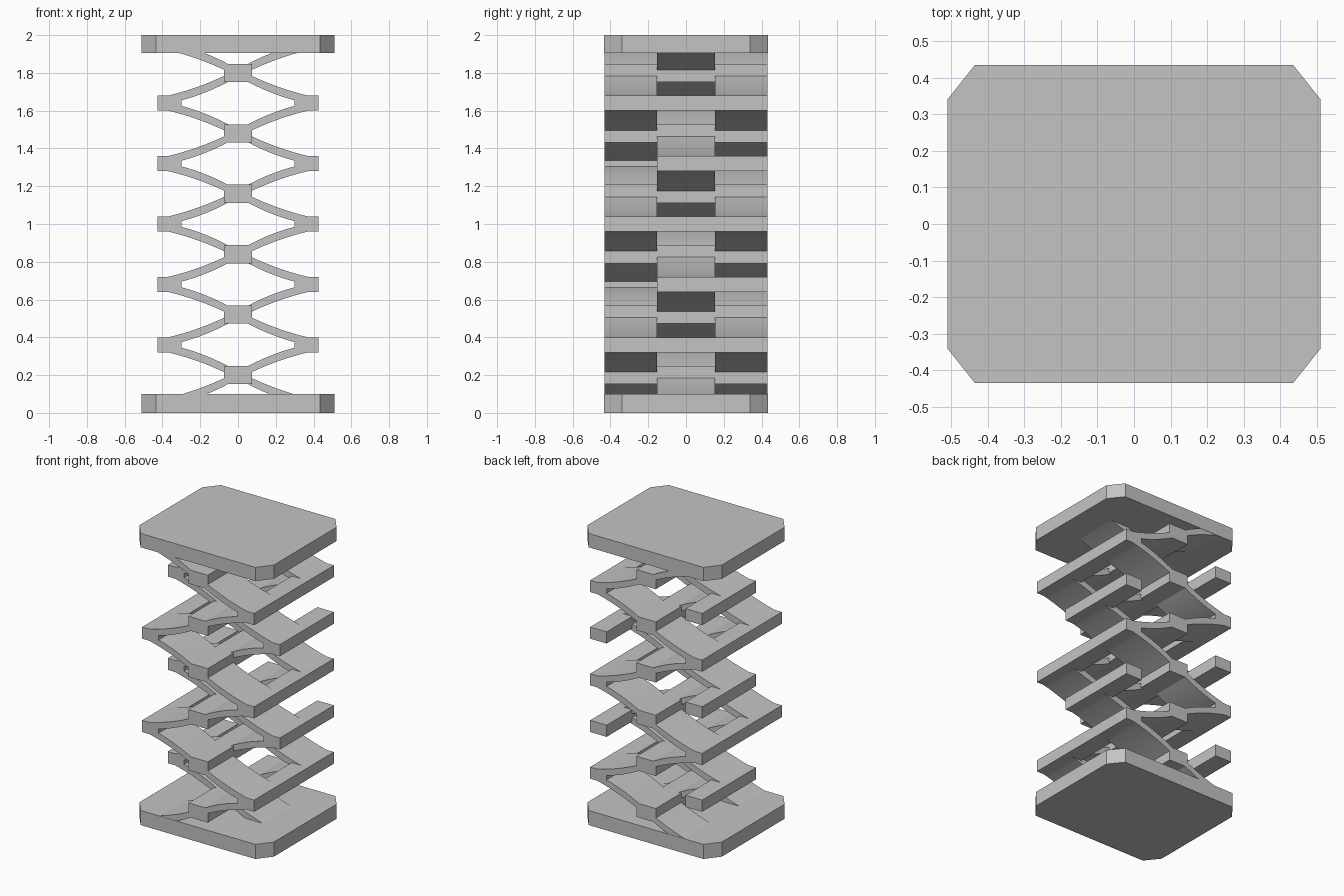
import bpy
import bmesh

cube = bpy.data.objects.get("Cube")
if cube:
    bpy.data.objects.remove(cube, do_unlink=True)

grey = bpy.data.materials.new("plain_grey")
grey.use_nodes = True
grey.diffuse_color = (0.55, 0.55, 0.55, 1)
grey.node_tree.nodes["Principled BSDF"].inputs["Base Color"].default_value = (0.55, 0.55, 0.55, 1)

PITCH = 0.32          # height between folds
FIRST = 0.04          # height of the fold buried in the base
DEPTH = 0.432         # half depth of the spring
MID = 0.154           # half depth of the middle strip
TIP, INNER = 0.425, 0.30   # outer and inner x of a fold
HALF = 0.04           # half height of a fold


def extrude(name, outline, axis, start, end):
    """Solid from a closed outline, pushed along y or z."""
    bm = bmesh.new()
    place = (lambda a, b: (a, start, b)) if axis == "y" else (lambda a, b: (a, b, start))
    face = bm.faces.new([bm.verts.new(place(a, b)) for a, b in outline])
    moved = bmesh.ops.extrude_face_region(bm, geom=[face])["geom"]
    step = (0, end - start, 0) if axis == "y" else (0, 0, end - start)
    bmesh.ops.translate(bm, vec=step, verts=[v for v in moved if isinstance(v, bmesh.types.BMVert)])
    bmesh.ops.recalc_face_normals(bm, faces=bm.faces)
    mesh = bpy.data.meshes.new(name)
    bm.to_mesh(mesh)
    bm.free()
    mesh.materials.append(grey)
    obj = bpy.data.objects.new(name, mesh)
    bpy.context.collection.objects.link(obj)
    bpy.ops.object.select_all(action="DESELECT")
    obj.select_set(True)
    bpy.context.view_layer.objects.active = obj
    bpy.ops.object.shade_smooth_by_angle()
    return obj


def block(name, x0, x1, y0, y1, z0, z1):
    extrude(name, [(x0, z0), (x1, z0), (x1, z1), (x0, z1)], "y", y0, y1)


def sweep(x0, z0, x1, z1, steps=8):
    """Gently steepening edge of an arm."""
    ts = [i / steps for i in range(steps + 1)]
    return [(x0 + (x1 - x0) * t, z0 + (z1 - z0) * (0.65 * t + 0.35 * t * t)) for t in ts]


def fold(name, side, z, up, down, y0, y1):
    """V-shaped fold: blunt tip with an arm rising and an arm falling to the middle."""
    arm = [(TIP, HALF)] + sweep(0.37, HALF, 0.05, 0.155) + sweep(INNER, 0.015, 0.05, 0.114)[::-1]
    upper = arm if up else [(TIP, HALF), (INNER, HALF)]
    lower = [(x, -h) for x, h in (arm if down else [(TIP, HALF), (INNER, HALF)])]
    outline = upper + lower[::-1]
    extrude(name, [(side * x, z + h) for x, h in outline], "y", y0, y1)


# End plates with clipped corners
quarter = [(0.51, 0.34), (0.435, 0.434)]
plate = quarter + [(-x, y) for x, y in quarter[::-1]]
plate += [(-x, -y) for x, y in plate]
extrude("base_plate", plate, "z", 0, 0.1)
extrude("top_plate", plate, "z", 1.905, 2)

# Three zigzag strips; the middle one runs opposite to the outer two
strips = {"front": (-DEPTH, -MID, -1), "middle": (-MID, MID, 1), "back": (MID, DEPTH, -1)}
for label, (y0, y1, start) in strips.items():
    for i in range(7):
        side = start * (-1) ** i
        fold(f"{label}_fold_{i}", side, FIRST + i * PITCH, i < 6, i > 0, y0, y1)

# Blocks joining the strips where they cross
for i in range(6):
    z = 0.2 + i * PITCH
    block(f"centre_block_{i}", -0.073, 0.073, -DEPTH, DEPTH, z - 0.048, z + 0.048)

# Bars along the tips: bridging the outer folds, and reaching back from the middle fold
for i in range(1, 6):
    z = FIRST + i * PITCH
    outer = -((-1) ** i)
    for side, y0, y1, label in ((outer, -MID, MID, "bridge"), (-outer, MID, DEPTH, "stub")):
        xs = sorted((side * INNER, side * TIP))
        block(f"{label}_bar_{i}", *xs, y0, y1, z - HALF, z + HALF)
